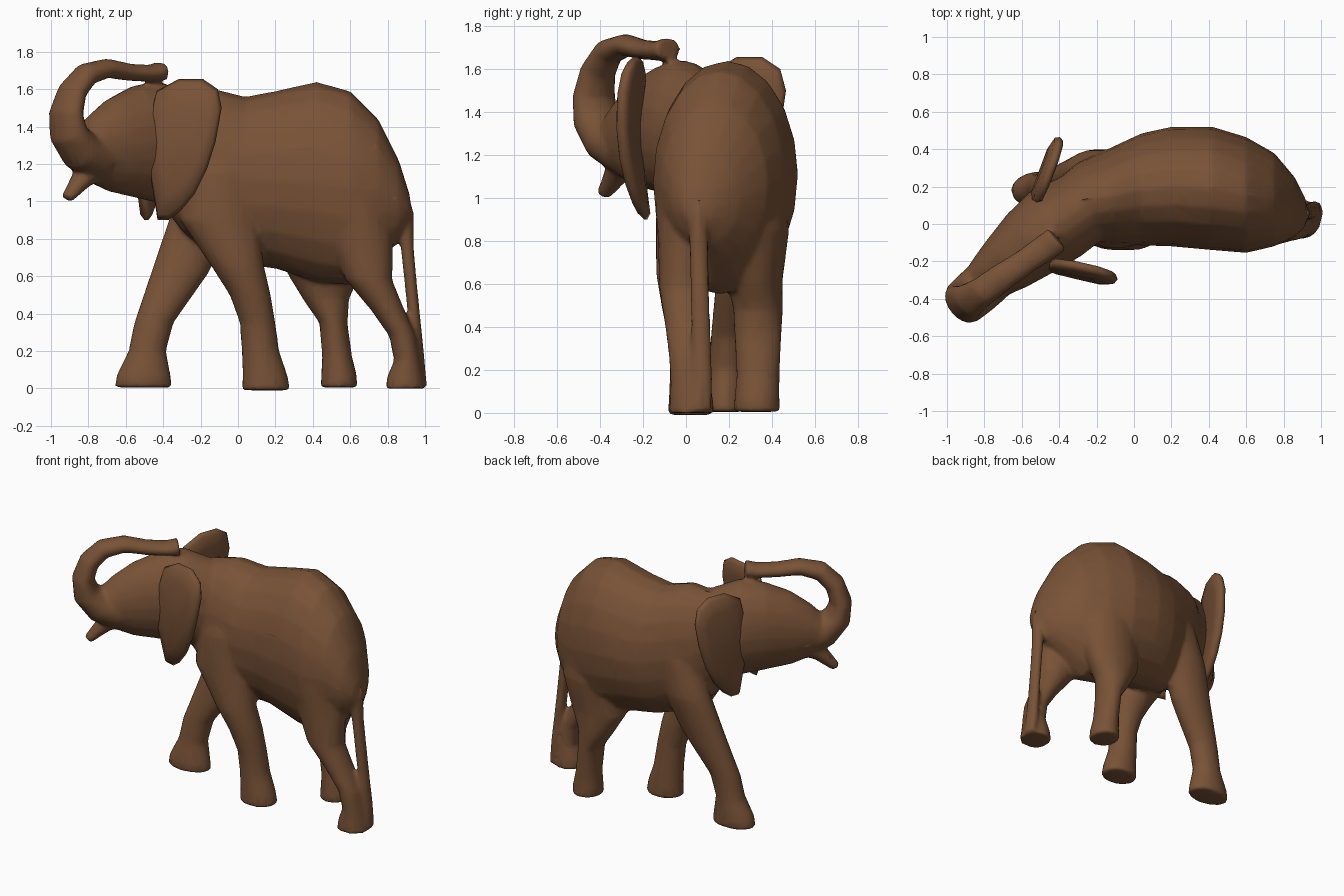
import bpy, bmesh, math
from mathutils import Vector

SIDES = 20
X, Y, Z = Vector((1, 0, 0)), Vector((0, 1, 0)), Vector((0, 0, 1))
SIDE = Vector((0.64, -0.77, 0))       # across the turned head

brown = bpy.data.materials.new("brown wood")
brown.diffuse_color = (0.19, 0.085, 0.038, 1)


def skin(bm, rings):
    """Join rings of points into a closed shell."""
    loops = [[bm.verts.new(p) for p in ring] for ring in rings]
    n = len(loops[0])
    for a, b in zip(loops, loops[1:]):
        for i in range(n):
            j = (i + 1) % n
            bm.faces.new((a[i], a[j], b[j], b[i]))
    bm.faces.new(loops[0][::-1])
    bm.faces.new(loops[-1])


def loft(bm, sections, u, v=None):
    """Elliptical loft; each section is (x, y, z, radius_u, radius_v)."""
    cs = [Vector(s[:3]) for s in sections]
    rings = []
    for i, s in enumerate(sections):
        w = v
        if w is None:
            t = cs[min(i + 1, len(cs) - 1)] - cs[max(i - 1, 0)]
            w = t.cross(u).normalized()
        rings.append([cs[i] + u * s[3] * math.cos(k * math.tau / SIDES)
                      + w * s[4] * math.sin(k * math.tau / SIDES) for k in range(SIDES)])
    skin(bm, rings)


def finish(name, bm):
    bmesh.ops.recalc_face_normals(bm, faces=bm.faces)
    me = bpy.data.meshes.new(name)
    bm.to_mesh(me)
    bm.free()
    me.materials.append(brown)
    ob = bpy.data.objects.new(name, me)
    bpy.context.collection.objects.link(ob)
    for p in me.polygons:
        p.use_smooth = True
    return ob


body = bmesh.new()

# torso: x, centre y, bottom z, top z, half width
torso = [(-.42, .08, 1.0, 1.5, .15), (-.3, .12, .84, 1.57, .21), (-.12, .15, .7, 1.6, .26),
         (.04, .185, .66, 1.56, .30), (.2, .2, .64, 1.59, .32), (.42, .19, .57, 1.64, .33),
         (.6, .155, .55, 1.59, .31), (.75, .13, .68, 1.44, .25), (.86, .09, .78, 1.22, .16),
         (.92, .06, .88, 1.03, .07)]
loft(body, [(x, y, (a + b) / 2, w, (b - a) / 2) for x, y, a, b, w in torso], Y, Z)

# legs: far front, near front, far rear, near rear
loft(body, [(-.505, .18, .005, .155, .1), (-.505, .18, .07, .145, .1), (-.485, .19, .2, .1, .085),
            (-.45, .2, .35, .105, .085), (-.31, .24, .62, .155, .1), (-.2, .28, .9, .17, .12),
            (-.12, .27, 1.15, .16, .13)], X, Y)
loft(body, [(.15, .02, -.01, .13, .105), (.145, .02, .07, .12, .1), (.12, .02, .2, .1, .095),
            (.105, .01, .35, .095, .095), (.065, -.005, .5, .11, .11), (0, -.02, .65, .14, .12),
            (-.1, -.01, .9, .21, .13), (-.1, .02, 1.15, .2, .15), (-.08, .06, 1.35, .15, .12)], X, Y)
loft(body, [(.54, .33, .005, .1, .108), (.54, .33, .07, .095, .105), (.53, .335, .17, .08, .1),
            (.51, .335, .35, .075, .11), (.47, .335, .48, .125, .115), (.46, .32, .62, .2, .13),
            (.5, .28, .85, .24, .2), (.5, .25, 1.1, .2, .2)], X, Y)
loft(body, [(.895, .025, 0, .108, .107), (.895, .025, .07, .095, .1), (.905, .02, .15, .07, .092),
            (.88, .01, .28, .072, .092), (.8, 0, .42, .09, .1), (.7, -.01, .58, .125, .115),
            (.66, 0, .78, .17, .13), (.62, .04, 1.0, .2, .185), (.58, .08, 1.2, .17, .17)], X, Y)

# head: x, y, bottom z, top z, half width, turned towards the viewer
head = [(-.26, .1, .95, 1.57, .2), (-.42, 0, .99, 1.64, .22), (-.55, -.1, 1.02, 1.62, .2),
        (-.68, -.21, 1.05, 1.55, .165), (-.78, -.29, 1.1, 1.46, .13), (-.85, -.35, 1.16, 1.37, .1)]
loft(body, [(x, y, (a + b) / 2, w, (b - a) / 2) for x, y, a, b, w in head], SIDE, Z)

# raised trunk curling back to the forehead
loft(body, [(-.74, -.27, 1.22, .13, .12), (-.84, -.36, 1.27, .13, .11), (-.905, -.415, 1.36, .125, .09),
            (-.92, -.43, 1.47, .115, .072), (-.885, -.41, 1.59, .095, .066),
            (-.81, -.36, 1.68, .08, .062), (-.70, -.28, 1.712, .075, .052),
            (-.58, -.2, 1.69, .07, .046), (-.47, -.125, 1.685, .075, .045),
            (-.41, -.08, 1.695, .075, .055)], SIDE)

# pointed lower lip
loft(body, [(-.75, -.25, 1.19, .09, .08), (-.83, -.315, 1.125, .07, .055),
            (-.915, -.385, 1.015, .035, .03)], SIDE)

# tail running down to the heel
loft(body, [(.85, .05, 1.08, .05, .05), (.895, .055, .93, .045, .045), (.905, .06, .75, .045, .035),
            (.925, .065, .55, .045, .033), (.945, .07, .35, .045, .033),
            (.965, .075, .15, .05, .033), (.98, .06, .01, .06, .03)], Y)

# fuse everything into one carved shape
ob = finish("body", body)
m = ob.modifiers.new("fuse", 'REMESH')
m.mode = 'VOXEL'
m.voxel_size = 0.014
m.use_smooth_shade = True
m = ob.modifiers.new("soften", 'SMOOTH')
m.factor, m.iterations = 0.5, 6
m = ob.modifiers.new("facet", 'DECIMATE')
m.ratio = 0.12

# ears: lens-shaped plates from one outline (distance outward, z)
OUTLINE = [(0, .9), (.06, .9), (.13, .95), (.21, 1.04), (.28, 1.17), (.33, 1.32), (.36, 1.5),
           (.335, 1.6), (.25, 1.655), (.12, 1.655), (0, 1.59), (-.04, 1.4), (-.03, 1.15)]


def ear(name, origin, out, cup):
    out = Vector(out).normalized()
    n = Z.cross(out) * -1 if name == "near_ear" else Z.cross(out)
    n = n if name == "far_ear" else -Z.cross(out) * -1 * -1
    rings = []
    for f, w in [(.1, .035), (.65, .035), (.93, .024), (1, 0), (.93, -.024), (.65, -.035), (.1, -.035)]:
        ring = []
        for t, z in OUTLINE:
            t, z = .16 + (t - .16) * f, 1.32 + (z - 1.32) * f
            bulge = cup * (1 - ((z - 1.3) / .4) ** 2)
            ring.append(Vector((*origin, z)) + out * t + n * (w + bulge))
        rings.append(ring)
    bm = bmesh.new()
    skin(bm, rings)
    finish(name, bm)


ear("near_ear", (-.43, -.18), (.96, -.22, 0), .05)
ear("far_ear", (-.5, .12), (.35, .94, 0), .03)
